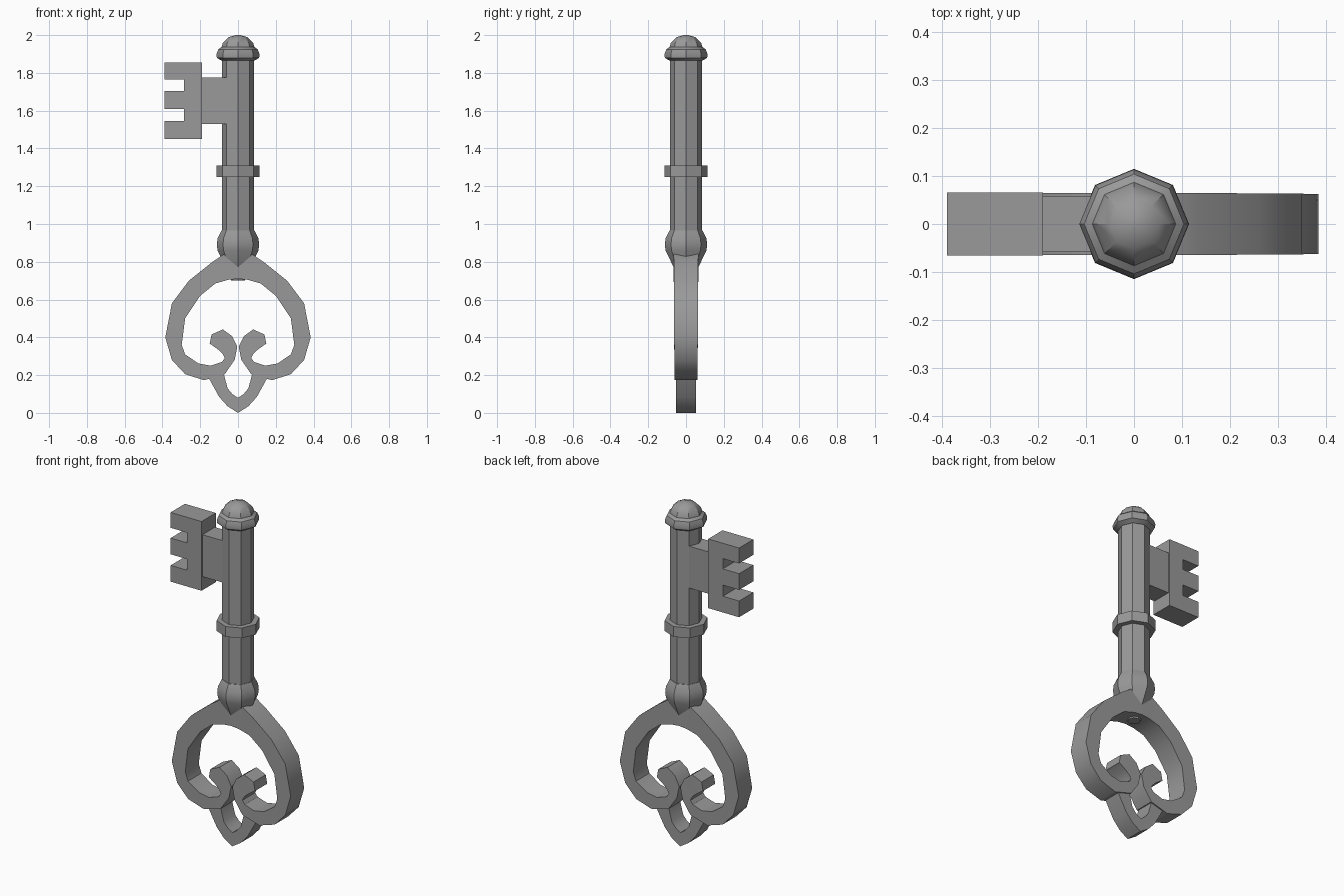
import bpy, bmesh
from math import cos, sin, pi, radians

cube = bpy.data.objects.get("Cube")
if cube:
    bpy.data.objects.remove(cube, do_unlink=True)

GREY = (0.32, 0.32, 0.32, 1)
metal = bpy.data.materials.new("grey metal")
metal.use_nodes = True
metal.diffuse_color = GREY
metal.node_tree.nodes["Principled BSDF"].inputs["Base Color"].default_value = GREY


def finish(name, bm):
    """Turn a bmesh into a named object with sharp edges kept."""
    bmesh.ops.recalc_face_normals(bm, faces=bm.faces)
    mesh = bpy.data.meshes.new(name)
    bm.to_mesh(mesh)
    bm.free()
    mesh.materials.append(metal)
    obj = bpy.data.objects.new(name, mesh)
    bpy.context.collection.objects.link(obj)
    bpy.ops.object.select_all(action='DESELECT')
    obj.select_set(True)
    bpy.context.view_layer.objects.active = obj
    bpy.ops.object.shade_smooth_by_angle(angle=radians(32))
    return obj


def skin(name, rings):
    """Join successive closed rings of points and cap both ends."""
    bm = bmesh.new()
    loops = [[bm.verts.new(p) for p in ring] for ring in rings]
    n = len(loops[0])
    for a, b in zip(loops, loops[1:]):
        for i in range(n):
            j = (i + 1) % n
            bm.faces.new((a[i], a[j], b[j], b[i]))
    bm.faces.new(loops[0])
    bm.faces.new(loops[-1])
    return finish(name, bm)


def lathe(name, profile, sides=8):
    """Eight-sided turned part from (radius, height) pairs."""
    return skin(name, [[(r * cos(2 * pi * i / sides), r * sin(2 * pi * i / sides), z)
                        for i in range(sides)] for r, z in profile])


def band(name, pairs, side, depth_start, depth_end):
    """Flat bar between outer and inner edge points, in the xz plane."""
    rings = []
    for k, (xo, zo, xi, zi) in enumerate(pairs):
        d = depth_start + (depth_end - depth_start) * k / (len(pairs) - 1)
        rings.append([(side * xo, -d, zo), (side * xo, d, zo),
                      (side * xi, d, zi), (side * xi, -d, zi)])
    return skin(name, rings)


def extrude(name, outline, depth):
    """Solid plate from an xz outline, centred on y = 0."""
    return skin(name, [[(x, y, z) for x, z in outline] for y in (-depth, depth)])


# Turned shaft parts
lathe("shaft", [(0.085, 0.93), (0.085, 1.88)])
lathe("shaft_ring", [(0.115, 1.25), (0.115, 1.31)])
lathe("lower_collar", [(0.035, 0.70), (0.07, 0.78), (0.108, 0.86),
                       (0.112, 0.89), (0.108, 0.925), (0.088, 0.965)])
lathe("end_cap", [(0.088, 1.865), (0.112, 1.88), (0.114, 1.90), (0.104, 1.925),
                  (0.087, 1.937), (0.08, 1.96), (0.052, 1.988), (0.014, 2.0)])

# Key bit: neck plate and notched block
extrude("bit_neck", [(-0.19, 1.53), (0, 1.53), (0, 1.775), (-0.19, 1.775)], 0.058)
tip, notch, root = -0.39, -0.285, -0.19
extrude("bit_teeth", [(root, 1.45), (root, 1.855), (tip, 1.855), (tip, 1.765),
                      (notch, 1.765), (notch, 1.705), (tip, 1.705), (tip, 1.61),
                      (notch, 1.61), (notch, 1.545), (tip, 1.545), (tip, 1.45)], 0.066)

# Heart-shaped bow with curled ends: outer x, z then inner x, z
bow = [(0, 0.86, 0, 0.71), (0.06, 0.85, 0.05, 0.705), (0.135, 0.80, 0.12, 0.685),
       (0.26, 0.70, 0.20, 0.62), (0.35, 0.58, 0.28, 0.50), (0.385, 0.40, 0.298, 0.36),
       (0.35, 0.28, 0.28, 0.31), (0.28, 0.205, 0.21, 0.262), (0.18, 0.173, 0.145, 0.25),
       (0.07, 0.205, 0.085, 0.27), (0.018, 0.28, 0.07, 0.29), (0.004, 0.35, 0.08, 0.312),
       (0.03, 0.405, 0.105, 0.335), (0.08, 0.442, 0.14, 0.36), (0.14, 0.415, 0.15, 0.365)]
# Pointed loop at the bottom
point = [(0.155, 0.185, 0.075, 0.205), (0.10, 0.085, 0.055, 0.13),
         (0.055, 0.035, 0.03, 0.10), (0, 0, 0, 0.08)]
for label, side in (("left", 1), ("right", -1)):
    band(label + "_bow", bow, side, 0.066, 0.056)
    band(label + "_point", point, side, 0.053, 0.053)
